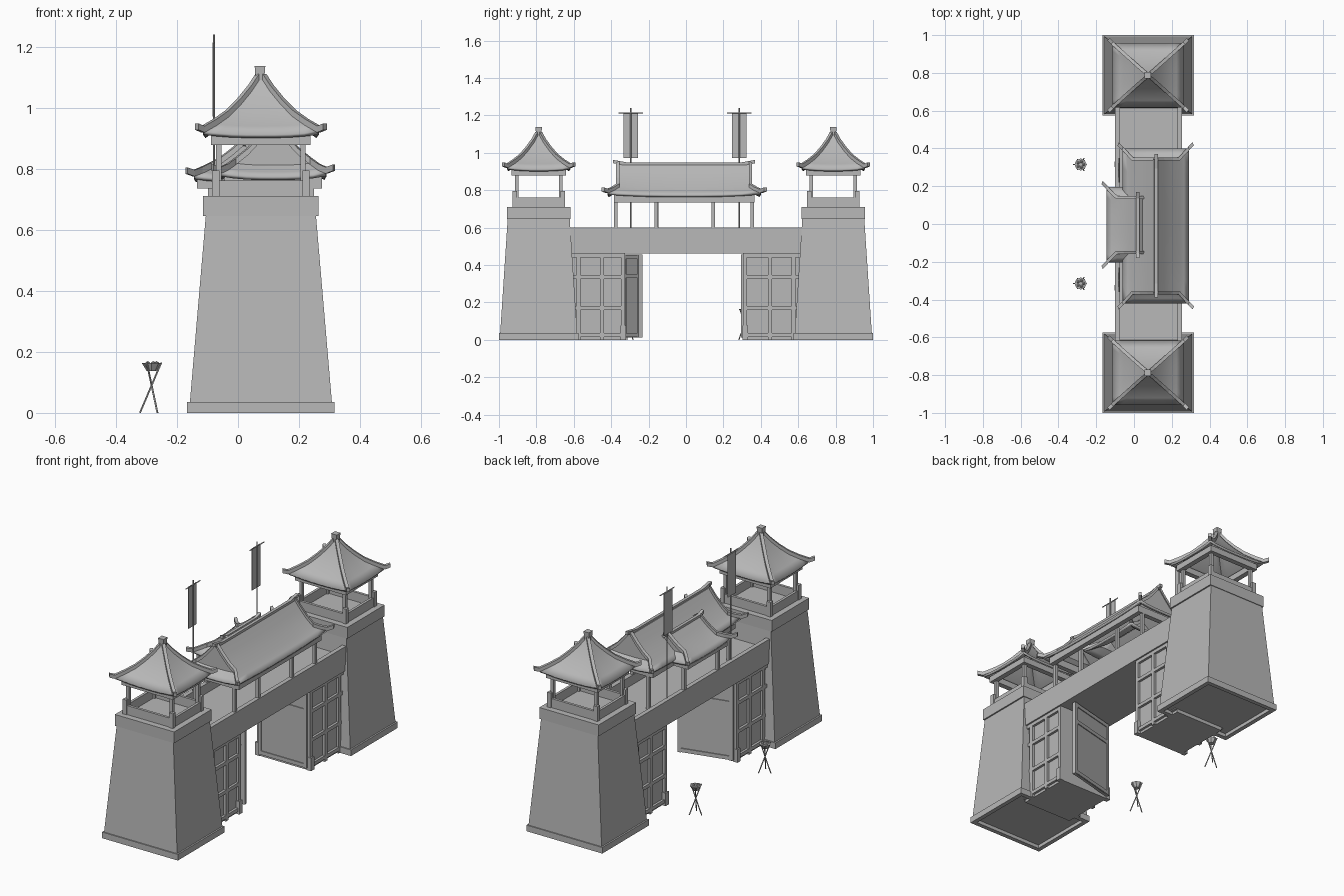
import bpy, bmesh, math
from mathutils import Vector

cube = bpy.data.objects.get("Cube")
if cube:
    bpy.data.objects.remove(cube)

stone = bpy.data.materials.new("plain grey")
stone.use_nodes = True
GREY = (0.48, 0.48, 0.48, 1)
stone.diffuse_color = GREY
stone.node_tree.nodes["Principled BSDF"].inputs["Base Color"].default_value = GREY


def finish(name, bm, smooth=False):
    bmesh.ops.recalc_face_normals(bm, faces=bm.faces)
    mesh = bpy.data.meshes.new(name)
    bm.to_mesh(mesh)
    bm.free()
    mesh.materials.append(stone)
    ob = bpy.data.objects.new(name, mesh)
    bpy.context.collection.objects.link(ob)
    if smooth:
        bpy.ops.object.select_all(action='DESELECT')
        ob.select_set(True)
        bpy.context.view_layer.objects.active = ob
        bpy.ops.object.shade_smooth_by_angle(angle=math.radians(35))
    return ob


def add_box(bm, x, y, z, taper=(1, 1)):
    """Box from (min, max) ranges; the top can be scaled about its centre."""
    cx, cy = sum(x) / 2, sum(y) / 2
    lo = [bm.verts.new((a, b, z[0])) for a, b in zip((x[0], x[1], x[1], x[0]), (y[0], y[0], y[1], y[1]))]
    hi = [bm.verts.new((cx + (v.co.x - cx) * taper[0], cy + (v.co.y - cy) * taper[1], z[1])) for v in lo]
    bm.faces.new(lo[::-1])
    bm.faces.new(hi)
    for i in range(4):
        j = (i + 1) % 4
        bm.faces.new((lo[i], lo[j], hi[j], hi[i]))


def boxes(name, specs):
    bm = bmesh.new()
    for s in specs:
        add_box(bm, *s)
    return finish(name, bm)


def around(c, half):
    return (c - half, c + half)


def frame(cx, cy, hx, hy, w, z):
    """Four bars forming a rectangular ring."""
    bars = [(around(cx, hx), around(cy + s * (hy - w / 2), w / 2), z) for s in (-1, 1)]
    return bars + [(around(cx + s * (hx - w / 2), w / 2), around(cy, hy - w), z) for s in (-1, 1)]


def corners(cx, cy, hx, hy, w, z):
    return [(around(cx + a * hx, w), around(cy + b * hy, w), z) for a in (-1, 1) for b in (-1, 1)]


def sweep(bm, pts, w, h):
    """Rectangular bar following a path."""
    pts = [Vector(p) for p in pts]
    d = pts[-1] - pts[0]
    side = Vector((-d.y, d.x, 0)).normalized() * w / 2
    up = Vector((0, 0, h))
    rings = [[bm.verts.new(q) for q in (p - side, p + side, p + side + up, p - side + up)] for p in pts]
    for a, b in zip(rings, rings[1:]):
        for i in range(4):
            j = (i + 1) % 4
            bm.faces.new((a[i], a[j], b[j], b[i]))
    bm.faces.new(rings[0][::-1])
    bm.faces.new(rings[-1])


def rod(bm, a, b, r, sides=6):
    a, b = Vector(a), Vector(b)
    d = b - a
    m = d.to_track_quat('Z', 'Y').to_matrix().to_4x4()
    m.translation = (a + b) / 2
    bmesh.ops.create_cone(bm, cap_ends=True, segments=sides, radius1=r, radius2=r, depth=d.length, matrix=m)


def curved_roof(name, cx, cy, levels, lift, tip):
    """Concave roof lofted through (half x, half y, z) levels, with hip ridges."""
    bm = bmesh.new()
    n = 8
    top, eave = levels[-1][2], levels[0][2]
    rings = []
    for hx, hy, z in levels:
        k = lift * ((top - z) / (top - eave)) ** 3
        ring = []
        for (ax, ay), (bx, by) in (((-1, -1), (1, -1)), ((1, -1), (1, 1)), ((1, 1), (-1, 1)), ((-1, 1), (-1, -1))):
            for i in range(n):
                t = i / n
                ring.append(bm.verts.new((cx + hx * (ax + (bx - ax) * t), cy + hy * (ay + (by - ay) * t),
                                          z + k * abs(2 * t - 1) ** 3)))
        rings.append(ring)
    for a, b in zip(rings, rings[1:]):
        for i in range(4 * n):
            j = (i + 1) % (4 * n)
            bm.faces.new((a[i], a[j], b[j], b[i]))
    bm.faces.new(rings[-1])
    ob = finish(name, bm, True)
    solid = ob.modifiers.new("thickness", 'SOLIDIFY')
    solid.thickness = 0.014
    solid.offset = -1
    # hip ridges follow the corners and overshoot the eaves
    bm = bmesh.new()
    for sx in (-1, 1):
        for sy in (-1, 1):
            path = [(cx + sx * (levels[0][0] + tip), cy + sy * (levels[0][1] + tip), eave + lift * 1.3)]
            for hx, hy, z in levels:
                path.append((cx + sx * hx, cy + sy * hy, z + lift * ((top - z) / (top - eave)) ** 3 - 0.005))
            sweep(bm, path, 0.018, 0.021)
    finish(name + "_hip_ridges", bm)


# Corner towers
TX = 0.075
for s, side in ((-1, "front"), (1, "back")):
    ty = s * 0.7875
    boxes(side + "_tower_plinth", frame(TX, ty, 0.242, 0.2125, 0.025, (0, 0.035)))
    boxes(side + "_tower_body", [(around(TX, 0.234), around(ty, 0.207), (0.02, 0.65), (0.77, 0.80))])
    boxes(side + "_tower_cap", [(around(TX, 0.189), around(ty, 0.17), (0.645, 0.71))])
    boxes(side + "_tower_parapet", frame(TX, ty, 0.155, 0.135, 0.015, (0.71, 0.762))
          + corners(TX, ty, 0.148, 0.128, 0.012, (0.71, 0.795)))
    boxes(side + "_tower_posts", corners(TX, ty, 0.138, 0.118, 0.009, (0.71, 0.885)))
    boxes(side + "_tower_eave_beams", frame(TX, ty, 0.163, 0.145, 0.03, (0.878, 0.912)))
    curved_roof(side + "_tower_roof", TX, ty,
                [(0.19, 0.17, 0.912), (0.15, 0.134, 0.94), (0.11, 0.098, 0.972), (0.072, 0.064, 1.013),
                 (0.036, 0.032, 1.058), (0.012, 0.012, 1.095)], 0.012, 0.02)
    boxes(side + "_tower_finial", [(around(TX - 0.003, 0.013), around(ty, 0.013), (1.08, 1.137), (1.35, 1.35))])

# Bridge over the gateway, with parapets
boxes("bridge_deck", [((-0.1, 0.255), (-0.64, 0.64), (0.46, 0.545))])
for name, x in (("left_parapet", (0.23, 0.255)), ("right_parapet", (-0.1, -0.075))):
    boxes(name, [(x, (-0.63, 0.63), (0.545, 0.60))])

# Piers beside the gateway, with panelled faces
for s, side, inner in ((-1, "front", 0.325), (1, "back", 0.305)):
    def yr(a, b):
        return tuple(sorted((s * a, s * b)))
    boxes(side + "_pier", [((-0.08, 0.232), yr(inner, 0.64), (0, 0.46))])
    trim = []
    for x in ((-0.094, -0.08), (0.232, 0.246)):
        trim += [(x, yr(y - 0.011, y + 0.011), (0, 0.46)) for y in (inner + 0.011, 0.45, 0.575)]
        trim += [(x, yr(inner, 0.64), around(z, 0.01)) for z in (0.025, 0.17, 0.335, 0.45)]
    boxes(side + "_pier_panel_frames", trim)
    boxes(side + "_pier_post_feet", [(around(x, 0.014), yr(inner - 0.003, inner + 0.026), (0, 0.075))
                                     for x in (-0.088, 0.24)])

# Open door leaves: one flat against its pier, one ajar
for name, hinge, angle, out in (("back_door", (-0.08, 0.305), 0, -1), ("front_door", (-0.08, -0.318), 14, 1)):
    w = 0.31
    specs = [((0, w), (-0.006, 0.006), (0.012, 0.455))]
    for y in ((-0.011, -0.006), (0.006, 0.011)):
        specs += [((0, w), y, around(z, 0.011)) for z in (0.025, 0.34, 0.443)]
        specs += [(x, y, (0.012, 0.455)) for x in ((0, 0.02), (w - 0.02, w))]
    door = boxes(name, specs)
    door.location = (hinge[0], hinge[1], 0)
    door.rotation_euler.z = math.radians(angle)

# Gatehouse: posts, beams and roof
GX, GY = 0.115, -0.01
boxes("gatehouse_posts", corners(GX, GY, 0.125, 0.365, 0.009, (0.545, 0.74))
      + [(around(GX + 0.125, 0.009), around(y, 0.009), (0.545, 0.74)) for y in (-0.16, 0.145)])
boxes("gatehouse_eave_beams", frame(GX, GY, 0.16, 0.375, 0.028, (0.735, 0.775)))
curved_roof("gatehouse_roof", GX, GY,
            [(0.175, 0.41, 0.775), (0.15, 0.383, 0.79), (0.125, 0.355, 0.812), (0.085, 0.355, 0.848),
             (0.045, 0.355, 0.893), (0.01, 0.355, 0.937)], 0.014, 0.024)

# Porch: smaller roof on the right-hand side
PX, PY = 0.02, -0.005
boxes("porch_posts", [(around(-0.09, 0.009), around(PY + s * 0.152, 0.009), (0.545, 0.74)) for s in (-1, 1)])
boxes("porch_eave_beams", [((-0.135, -0.107), around(PY, 0.18), (0.735, 0.77))]
      + [((-0.107, 0.0), around(PY + s * 0.166, 0.014), (0.735, 0.77)) for s in (-1, 1)])
curved_roof("porch_roof", PX, PY,
            [(0.165, 0.2, 0.768), (0.14, 0.172, 0.782), (0.11, 0.145, 0.80), (0.075, 0.145, 0.822),
             (0.04, 0.145, 0.85), (0.008, 0.145, 0.878)], 0.012, 0.024)

# Roof ridges with upturned ends
for name, x, y, half, z in (("gatehouse_ridge", GX + 0.003, GY, 0.38, 0.93), ("porch_ridge", PX, PY, 0.175, 0.872)):
    bm = bmesh.new()
    sweep(bm, [(x, y + t * half, z + 0.014 * max(0, abs(t) - 0.8) / 0.2) for t in (-1, -0.9, -0.8, 0.8, 0.9, 1)],
          0.018, 0.018)
    finish(name, bm)

for s, side in ((-1, "front"), (1, "back")):
    # Banner on its pole
    y = s * 0.29 - 0.005
    bm = bmesh.new()
    rod(bm, (-0.079, y, 0.46), (-0.079, y, 1.24), 0.0035)
    rod(bm, (-0.079, y - 0.065, 1.213), (-0.079, y + 0.065, 1.213), 0.003)
    finish(side + "_banner_pole", bm)
    boxes(side + "_banner", [((-0.086, -0.083), around(y, 0.038), (0.972, 1.213))])

    # Tripod brazier with coals
    bx, by = -0.283, s * 0.315
    bm = bmesh.new()
    for k in range(3):
        a = math.radians(60 + 120 * k)
        c, d = math.cos(a), math.sin(a)
        rod(bm, (bx + 0.038 * c, by + 0.038 * d, 0), (bx - 0.032 * c, by - 0.032 * d, 0.165), 0.0032, 5)
    finish(side + "_brazier_legs", bm)
    bm = bmesh.new()
    ret = bmesh.ops.create_cone(bm, cap_ends=True, segments=8, radius1=0.016, radius2=0.032, depth=0.026)
    bmesh.ops.translate(bm, verts=ret["verts"], vec=(bx, by, 0.15))
    finish(side + "_brazier_bowl", bm)
    bm = bmesh.new()
    for k in range(5):
        ret = bmesh.ops.create_icosphere(bm, subdivisions=1, radius=0.009)
        bmesh.ops.translate(bm, verts=ret["verts"],
                            vec=(bx + 0.016 * math.cos(k * 1.257), by + 0.016 * math.sin(k * 1.257), 0.161))
    finish(side + "_brazier_coals", bm)
